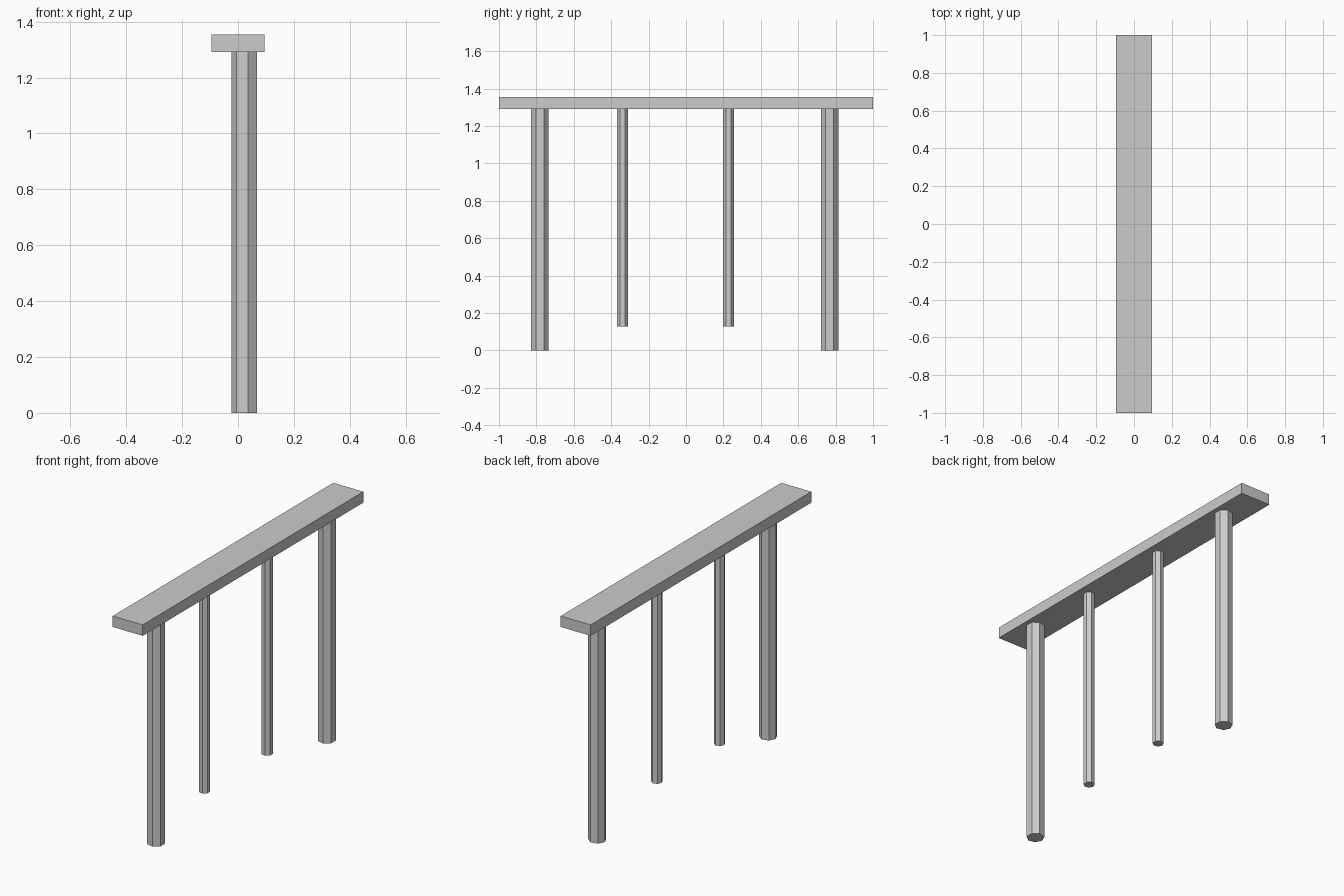
import bpy
import math

if "Cube" in bpy.data.objects:
    bpy.data.objects.remove(bpy.data.objects["Cube"])

RAIL_BOTTOM, RAIL_TOP = 1.291, 1.354


def post(name, y, radius, bottom):
    # Seven-sided post with one corner pointing to -x
    height = RAIL_BOTTOM - bottom
    bpy.ops.mesh.primitive_cylinder_add(
        vertices=7, radius=radius, depth=height,
        location=(0.025, y, bottom + height / 2),
        rotation=(0, 0, math.pi / 2))
    bpy.context.object.name = name


# Flat top rail
bpy.ops.mesh.primitive_cube_add(size=1, location=(0, 0, (RAIL_BOTTOM + RAIL_TOP) / 2))
rail = bpy.context.object
rail.name = "top_rail"
rail.scale = (0.19, 2.0, RAIL_TOP - RAIL_BOTTOM)
bpy.ops.object.transform_apply(location=False, rotation=False, scale=True)

# Thick end posts reaching the ground
post("front_post", -0.781, 0.048, 0.0)
post("back_post", 0.768, 0.048, 0.0)

# Thin balusters stopping above the ground
post("front_baluster", -0.34, 0.03, 0.128)
post("back_baluster", 0.228, 0.03, 0.128)
